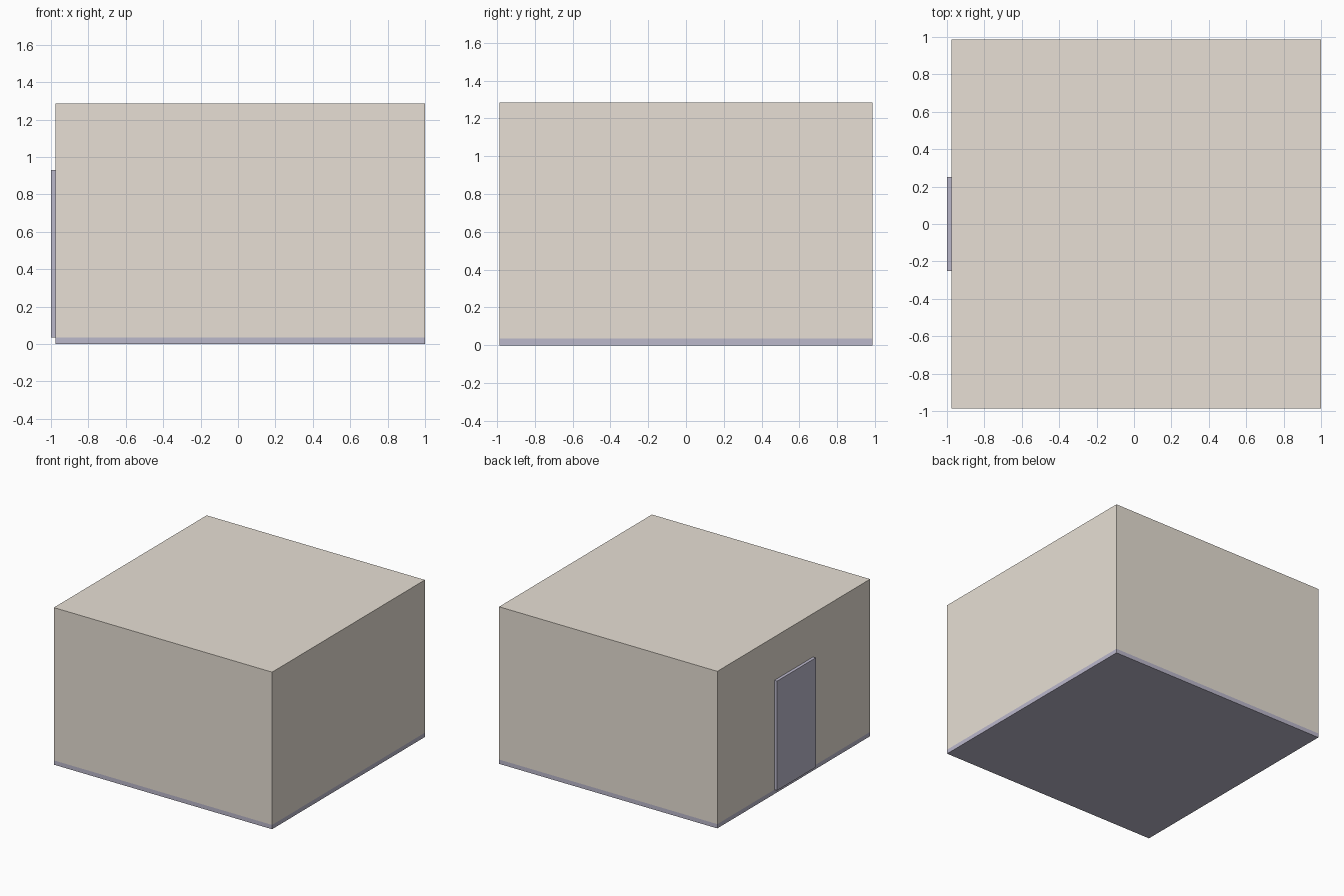
import bpy

if "Cube" in bpy.data.objects:
    bpy.data.objects.remove(bpy.data.objects["Cube"])


def material(name, rgb):
    m = bpy.data.materials.new(name)
    m.diffuse_color = (*rgb, 1.0)
    m.use_nodes = True
    m.node_tree.nodes["Principled BSDF"].inputs["Base Color"].default_value = m.diffuse_color
    return m


PLASTER = material("warm plaster", (0.80, 0.74, 0.66))
SLATE = material("slate violet", (0.50, 0.48, 0.60))


def box(name, lo, hi, mat):
    """Box spanning two opposite corners."""
    centre = [(a + b) / 2 for a, b in zip(lo, hi)]
    bpy.ops.mesh.primitive_cube_add(size=1, location=centre)
    ob = bpy.context.object
    ob.name = name
    ob.scale = [b - a for a, b in zip(lo, hi)]
    bpy.ops.object.transform_apply(location=False, rotation=False, scale=True)
    ob.data.materials.append(mat)
    return ob


X0, X1, Y = -0.975, 1.0, 0.9875   # outer footprint
FLOOR, EAVES, TOP = 0.035, 1.25, 1.285
T = 0.035                          # wall thickness

# Floor and roof slabs
box("floor", (X0, -Y, 0), (X1, Y, FLOOR), SLATE)
box("roof", (X0, -Y, EAVES), (X1, Y, TOP), PLASTER)

# Four walls
box("front_wall", (X0, -Y, FLOOR), (X1, -Y + T, EAVES), PLASTER)
box("back_wall", (X0, Y - T, FLOOR), (X1, Y, EAVES), PLASTER)
box("left_wall", (X0, -Y + T, FLOOR), (X0 + T, Y - T, EAVES), PLASTER)
box("right_wall", (X1 - T, -Y + T, FLOOR), (X1, Y - T, EAVES), PLASTER)

# Door panel standing proud of the left wall
box("door", (-1.0, -0.25, FLOOR), (X0, 0.25, 0.93), SLATE)
